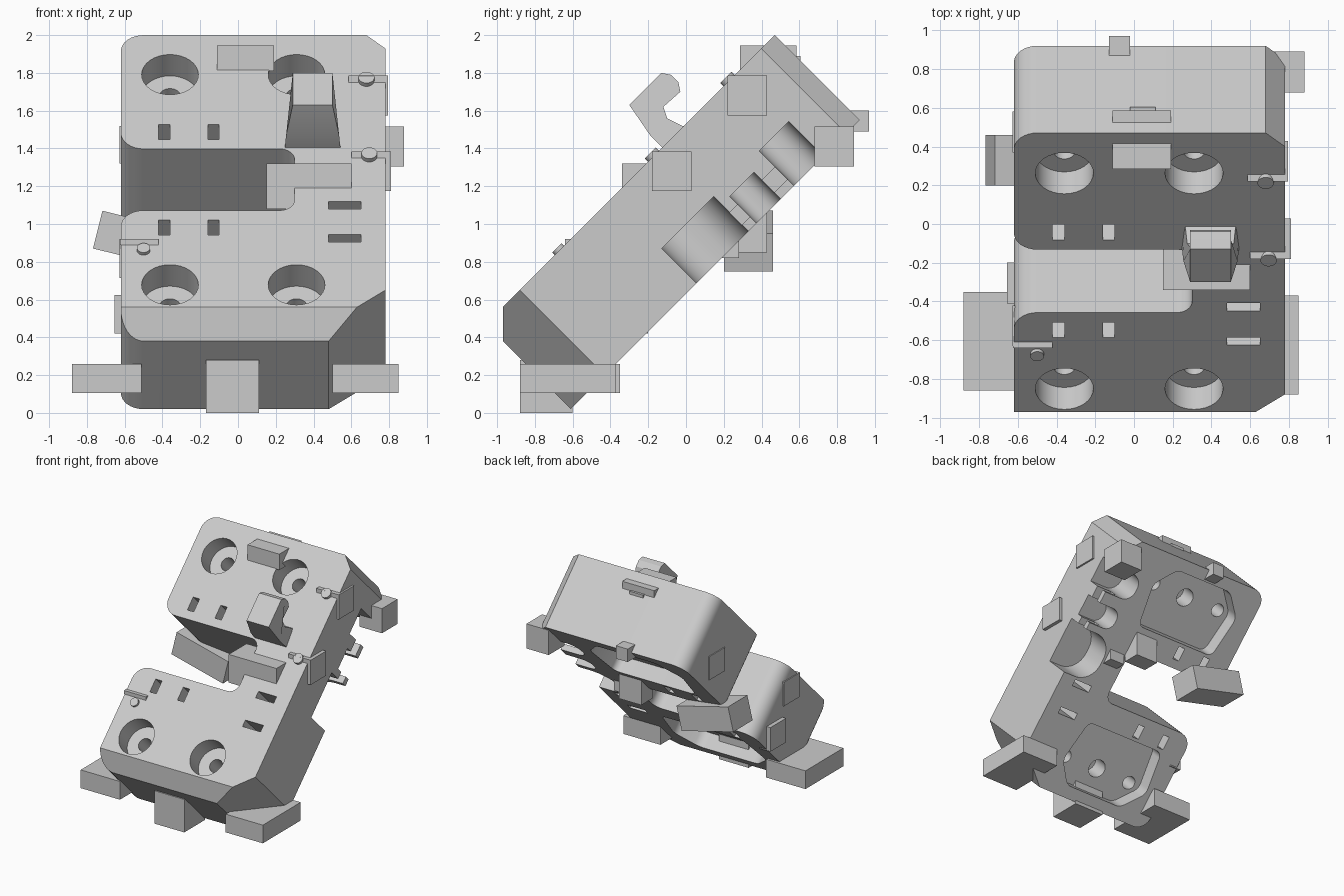
import bpy, bmesh, math
from mathutils import Matrix, Vector

if "Cube" in bpy.data.objects:
    bpy.data.objects.remove(bpy.data.objects["Cube"])

grey = bpy.data.materials.new("light_grey")
grey.diffuse_color = (0.6, 0.6, 0.6, 1)
grey.use_nodes = True
grey.node_tree.nodes["Principled BSDF"].inputs["Base Color"].default_value = grey.diffuse_color

# Slab frame: X across, Y up the slope, Z out of the front face
TILT = Matrix.Translation((0, 0.155, 0.785)) @ Matrix.Rotation(math.radians(45), 4, 'X')
THICK = 0.636


def finish(bm, name, matrix=Matrix()):
    bm.transform(matrix)
    bmesh.ops.recalc_face_normals(bm, faces=bm.faces)
    me = bpy.data.meshes.new(name)
    bm.to_mesh(me)
    bm.free()
    ob = bpy.data.objects.new(name, me)
    me.materials.append(grey)
    bpy.context.collection.objects.link(ob)
    return ob


def rounded(points, seg=8):
    """Round the corners of (x, y, radius) points."""
    out = []
    n = len(points)
    for i, (x, y, r) in enumerate(points):
        p = Vector((x, y))
        if r == 0:
            out.append(p)
            continue
        a = (Vector(points[i - 1][:2]) - p).normalized()
        b = (Vector(points[(i + 1) % n][:2]) - p).normalized()
        half = a.angle(b) / 2
        c = p + (a + b).normalized() * r / math.sin(half)
        t = r / math.tan(half)
        s, e = p + a * t - c, p + b * t - c
        ang = s.angle_signed(e)
        for k in range(seg + 1):
            out.append(c + Matrix.Rotation(-ang * k / seg, 2) @ s)
    return out


def prism(name, pts, lo, hi, matrix=Matrix()):
    bm = bmesh.new()
    face = bm.faces.new([bm.verts.new((p[0], p[1], lo)) for p in pts])
    ext = bmesh.ops.extrude_face_region(bm, geom=[face])
    verts = [v for v in ext["geom"] if isinstance(v, bmesh.types.BMVert)]
    bmesh.ops.translate(bm, verts=verts, vec=(0, 0, hi - lo))
    return finish(bm, name, matrix)


def box(name, x0, x1, y0, y1, z0, z1, matrix=Matrix()):
    return prism(name, [(x0, y0), (x1, y0), (x1, y1), (x0, y1)], z0, z1, matrix)


def cylinder(name, x, y, r, lo, hi, matrix=TILT, seg=32):
    pts = [(x + r * math.cos(k * math.tau / seg), y + r * math.sin(k * math.tau / seg))
           for k in range(seg)]
    return prism(name, pts, lo, hi, matrix)


# Main C-shaped body
H, G, R = 1.082, 0.23, 0.12
outline = rounded([
    (-0.62, -H, R), (0.48, -H, 0), (0.78, -H + 0.255, 0), (0.78, H - 0.1, 0), (0.68, H, 0),
    (-0.62, H, R), (-0.62, G, R), (0.30, G, 0.08), (0.30, -G, 0.08), (-0.62, -G, R)])
body = prism("body", outline, 0, THICK, TILT)

# Vertical chamfer along the lower front edge
bm = bmesh.new()
bm.from_mesh(body.data)
cut = bmesh.ops.bisect_plane(bm, geom=bm.verts[:] + bm.edges[:] + bm.faces[:],
                             plane_co=(0, -0.97, 0), plane_no=(0, -1, 0), clear_outer=True)
edges = [e for e in cut["geom_cut"] if isinstance(e, bmesh.types.BMEdge)]
bmesh.ops.contextual_create(bm, geom=edges)
bmesh.ops.recalc_face_normals(bm, faces=bm.faces)
bm.to_mesh(body.data)
bm.free()

cutters = []
for s in (1, -1):
    # Rear pocket with a central bore
    pocket = rounded([(-0.42, 0.44 * s, 0.06), (0.34, 0.44 * s, 0.06), (0.40, 0.80 * s, 0.1),
                      (0.25, 0.98 * s, 0.1), (-0.30, 0.98 * s, 0.1), (-0.47, 0.80 * s, 0.1)])
    cutters.append(prism("pocket_cut", pocket, -0.1, 0.13, TILT))
    cutters.append(cylinder("bore_cut", -0.02, 0.78 * s, 0.075, 0.05, 0.3))
    # Counterbored screw holes
    for x in (-0.36, 0.31):
        cutters.append(cylinder("counterbore_cut", x, 0.787 * s, 0.15, THICK - 0.16, THICK + 0.1))
        cutters.append(cylinder("screw_hole_cut", x, 0.787 * s, 0.055, -0.1, THICK))
    # Small upright slots
    for x in (-0.39, -0.13):
        cutters.append(box("slot_cut", x - 0.03, x + 0.03, 0.357 * s - 0.056, 0.357 * s + 0.056,
                           -0.1, THICK + 0.1, TILT))
# Wide slots in the spine
for v in (-0.19, -0.44):
    cutters.append(box("wide_slot_cut", 0.48, 0.65, v - 0.028, v + 0.028, -0.1, THICK + 0.1, TILT))
# Rounded side grooves and the notches joining them
for v0, v1, x, depth, r in ((-0.14, 0.25, 0.50, 0.26, 0.17), (0.31, 0.49, 0.56, 0.2, 0.08),
                            (0.59, 0.81, 0.52, 0.26, 0.1)):
    cutters.append(prism("groove_cut", rounded([(x, v0, r), (0.9, v0, 0), (0.9, v1, 0), (x, v1, r)]),
                         -0.1, depth, TILT))
for v in (0.28, 0.54):
    cutters.append(box("notch_cut", 0.64, 0.9, v - 0.06, v + 0.06, 0.05, 0.14, TILT))

for c in cutters:
    c.hide_render = True
    m = body.modifiers.new("cut", 'BOOLEAN')
    m.operation, m.solver, m.object = 'DIFFERENCE', 'EXACT', c
bpy.context.view_layer.update()
result = bpy.data.meshes.new_from_object(body.evaluated_get(bpy.context.evaluated_depsgraph_get()))
body.modifiers.clear()
body.data = result
for c in cutters:
    bpy.data.objects.remove(c)

# Feet
box("right_foot", 0.50, 0.85, -0.88, -0.37, 0.105, 0.26)
box("left_foot", -0.88, -0.51, -0.86, -0.35, 0.105, 0.26)
box("middle_foot", -0.17, 0.11, -0.88, -0.60, 0, 0.28)

# Blocks on the body
box("side_block", 0.67, 0.88, 0.68, 0.89, 1.305, 1.515)
box("rear_block", -0.13, -0.02, 0.86, 0.97, 1.49, 1.60)
box("gap_block", 0.15, 0.60, -0.34, -0.10, 1.08, 1.32)
box("top_block", -0.11, 0.19, 0.285, 0.585, 1.81, 1.945)
box("top_tab", -0.02, 0.11, 0.55, 0.605, 1.84, 1.89)
box("rear_spine_block", 0.12, 0.33, 0.28, 0.43, 0.85, 1.08)
box("rear_spine_step", 0.34, 0.48, 0.14, 0.28, 0.82, 0.95)
box("tilted_block", -0.25, 0.25, -0.13, 0.13, -0.103, 0.103,
    Matrix.Translation((-0.50, 0.33, 0.91)) @ Matrix.Rotation(math.radians(14), 4, 'Y'))

# Side clips: plate, front strip and a small peg
for x, y, z in ((0.81, -0.18, 1.385), (0.795, 0.22, 1.785)):
    box("clip_plate", 0.74, x, y, y + 0.208, z - 0.21, z)
    box("clip_strip", x - 0.21, x, y, y + 0.2, z - 0.035, z)
    v = (y + z - 0.94 + 0.01) / math.sqrt(2)
    cylinder("clip_peg", x - 0.115, v - 0.02, 0.042, 0.5, THICK + 0.025)
box("left_strip", -0.625, -0.42, -0.64, -0.43, 0.89, 0.92)
cylinder("left_peg", -0.50, -0.53, 0.035, 0.5, THICK + 0.02)

# Plates on the left ends of the arms
box("lower_arm_plate", -0.655, -0.55, -0.41, -0.20, 0.42, 0.625)
box("lower_arm_front_plate", -0.628, -0.55, -0.63, -0.42, 0.715, 0.92)
box("upper_arm_plate", -0.628, -0.55, 0.37, 0.58, 1.32, 1.52)

# Hook on the upper arm, flared at its root
hook_profile = [(-0.30, 1.63), (-0.19, 1.47), (-0.10, 1.38), (0.03, 1.50), (-0.02, 1.52),
                (-0.10, 1.56), (-0.12, 1.62), (-0.03, 1.70), (-0.04, 1.75), (-0.08, 1.79), (-0.13, 1.80)]
turn = Matrix(((0, 0, 1, 0), (1, 0, 0, 0), (0, 1, 0, 0), (0, 0, 0, 1)))
hook = prism("hook", hook_profile, 0.29, 0.50, turn)
for v in hook.data.vertices:
    if v.co.z < 1.6:
        v.co.x += math.copysign(min(0.045, (1.63 - v.co.z) * 0.22), v.co.x - 0.395)

# Smooth curved walls, keep hard edges crisp
for ob in list(bpy.context.scene.objects):
    bpy.ops.object.select_all(action='DESELECT')
    ob.select_set(True)
    bpy.context.view_layer.objects.active = ob
    bpy.ops.object.shade_smooth_by_angle(angle=math.radians(25))
